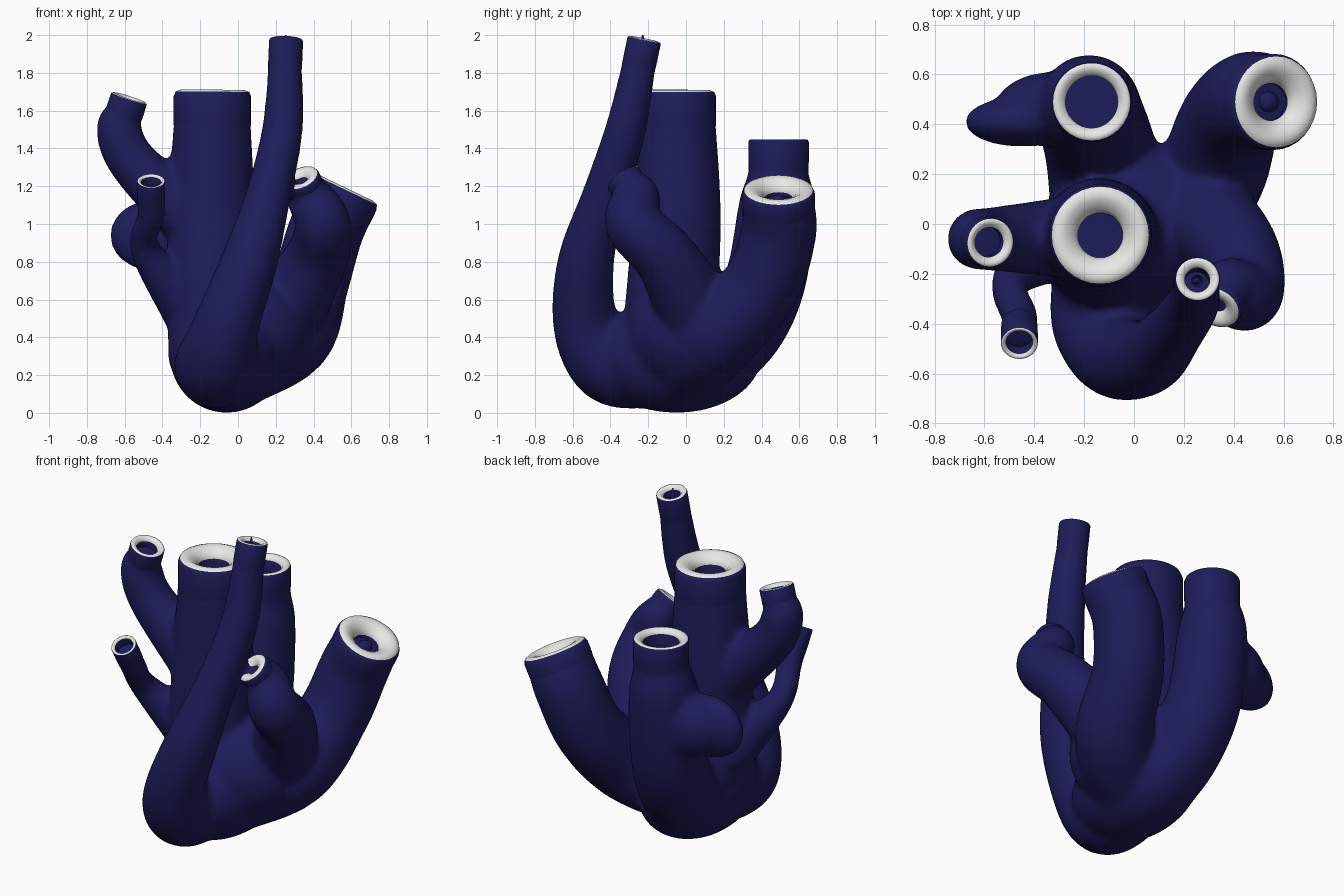
import bpy, bmesh, math
from mathutils import Vector, Matrix

if "Cube" in bpy.data.objects:
    bpy.data.objects.remove(bpy.data.objects["Cube"])


def material(name, rgb):
    m = bpy.data.materials.new(name)
    m.use_nodes = True
    m.diffuse_color = (*rgb, 1)
    m.node_tree.nodes["Principled BSDF"].inputs["Base Color"].default_value = (*rgb, 1)
    return m


BLUE = material("deep_blue", (.0125, .012, .103))
WHITE = material("rim_white", (.8, .8, .78))
SIDES = 32


def finish(bm, name):
    bmesh.ops.recalc_face_normals(bm, faces=bm.faces)
    for face in bm.faces:
        face.smooth = True
    mesh = bpy.data.meshes.new(name)
    bm.to_mesh(mesh)
    bm.free()
    mesh.materials.append(BLUE)
    mesh.materials.append(WHITE)
    obj = bpy.data.objects.new(name, mesh)
    bpy.context.collection.objects.link(obj)
    return obj


def ring(bm, center, axis, radius):
    rotation = axis.to_track_quat('Z', 'Y')
    angles = [math.tau * i / SIDES for i in range(SIDES)]
    return [bm.verts.new(center + rotation @ Vector((radius * math.cos(a), radius * math.sin(a), 0)))
            for a in angles]


def bridge(bm, lower, upper, slot=0):
    # match the start corners so the strip does not twist
    def mismatch(shift):
        return sum((v.co - upper[(i + shift) % SIDES].co).length for i, v in enumerate(lower))
    shift = min(range(SIDES), key=mismatch)
    upper = upper[shift:] + upper[:shift]
    for i in range(SIDES):
        face = bm.faces.new((lower[i - 1], lower[i], upper[i], upper[i - 1]))
        face.material_index = slot
    return upper


def spline(points, steps=6):
    # smooth curve through points whose fourth value is the radius
    p = [Vector(q) for q in points]
    p = [2 * p[0] - p[1]] + p + [2 * p[-1] - p[-2]]
    curve = []
    for a, b, c, d in zip(p, p[1:], p[2:], p[3:]):
        for k in range(steps):
            t = k / steps
            curve.append(b + (c - a) * t / 2 + (2 * a - 5 * b + 4 * c - d) * t * t / 2
                         + (3 * b - a - 3 * c + d) * t ** 3 / 2)
    return curve + [p[-2]]


def sweep(bm, points):
    curve = spline(points)
    last = None
    for i, q in enumerate(curve):
        ahead, behind = curve[min(i + 1, len(curve) - 1)], curve[max(i - 1, 0)]
        current = ring(bm, q.xyz, (ahead - behind).xyz.normalized(), q.w)
        if last:
            current = bridge(bm, last, current)
        else:
            bm.faces.new(current[::-1])
        last = current
    bm.faces.new(last)


def ellipsoid(bm, center, radii):
    matrix = Matrix.Translation(center) @ Matrix.Diagonal((*radii, 1))
    bmesh.ops.create_uvsphere(bm, u_segments=SIDES, v_segments=20, radius=1, matrix=matrix)


def mouth(name, tip, axis, r, hole, depth):
    # hollow end: blue wall, rounded white lip, blue bore
    bm = bmesh.new()
    lip = (r - hole) * .3
    wall = [(r * .98, -depth - .09), (r, -depth - .02), (r, -lip), (r - lip * .3, -lip * .3)]
    rim = [(r - lip, 0), (r - lip * 1.8, -lip * .15), (hole + lip * .4, -lip * .9), (hole, -lip * 1.7)]
    bore = [(hole, -depth - .03)]
    last = None
    for slot, profile in ((0, wall), (1, rim), (0, bore)):
        for radius, height in profile:
            current = ring(bm, tip + axis * height, axis, radius)
            last = bridge(bm, last, current, slot) if last else current
    bm.faces.new(last)
    finish(bm, name)


def vessel(bm, name, path, tip, r, hole, depth):
    # solid tube from the core, topped by its open mouth
    tip = Vector(tip)
    axis = (tip - Vector(path[-1][:3])).normalized()
    root, end = tip - axis * (depth + .04), tip - axis * depth
    sweep(bm, path + [(*root, r), (*end, r * .985)])
    mouth(name + "_mouth", tip, axis, r, hole, depth)
    return tip, axis


# vessels swept from the core outward
bm = bmesh.new()
vessel(bm, "main_trunk", [(-.12, -.1, .27, .25), (-.14, -.05, 1, .235)],
       (-.135, -.045, 1.71), .205, .09, .15)
tall_tip, tall_axis = vessel(
    bm, "tall_front_vessel",
    [(-.11, -.2, .24, .22), (-.11, -.4, .27, .22), (-.06, -.53, .47, .175),
     (.06, -.53, .8, .15), (.16, -.43, 1.15, .12), (.235, -.32, 1.5, .108)],
    (.255, -.22, 1.98), .09, .05, .1)
bead_tip, bead_axis = vessel(
    bm, "back_left_vessel",
    [(-.02, -.05, .26, .24), (.28, .16, .41, .225), (.38, .4, .68, .205), (.46, .49, .95, .2)],
    (.575, .49, 1.19), .193, .075, .08)
vessel(bm, "back_right_vessel",
       [(-.1, .02, .25, .23), (-.13, .27, .42, .225), (-.17, .42, .7, .215),
        (-.18, .48, 1.1, .2), (-.17, .49, 1.27, .16)],
       (-.17, .49, 1.45), .16, .105, .1)
vessel(bm, "elbow_vessel",
       [(.2, .1, .45, .22), (.41, -.1, .81, .17), (.45, -.28, 1, .15), (.38, -.26, 1.14, .125)],
       (.33, -.34, 1.25), .1, .025, .03)
vessel(bm, "right_upper_vessel",
       [(-.2, -.05, .98, .17), (-.55, -.06, 1.32, .13), (-.63, -.06, 1.5, .12)],
       (-.575, -.075, 1.67), .1, .06, .06)
vessel(bm, "right_lower_vessel",
       [(-.25, -.05, .55, .16), (-.49, -.22, .86, .08), (-.46, -.37, 1.04, .074)],
       (-.46, -.48, 1.23), .074, .054, .06)

# core, rounded base and side lobe
ellipsoid(bm, (.02, 0, .43), (.37, .33, .34))
ellipsoid(bm, (-.06, -.05, .3), (.3, .45, .3))
ellipsoid(bm, (-.45, .41, .94), (.23, .1, .19))
ellipsoid(bm, (-.33, .46, .94), (.23, .15, .2))

# merge the solids into one skin
body = finish(bm, "fused_body")
fuse = body.modifiers.new("fuse", 'REMESH')
fuse.mode = 'VOXEL'
fuse.voxel_size = .018
fuse.use_smooth_shade = True
soften = body.modifiers.new("soften", 'SMOOTH')
soften.factor = .5
soften.iterations = 12

# small bead inside the back left opening
bm = bmesh.new()
ellipsoid(bm, bead_tip - bead_axis * .085, (.042, .042, .042))
finish(bm, "inner_bead")

# thin pin inside the tall opening
bm = bmesh.new()
bmesh.ops.create_cone(bm, cap_ends=True, segments=12, radius1=.025, radius2=.004, depth=.13,
                      matrix=Matrix.Translation(tall_tip - tall_axis * .045))
finish(bm, "inner_pin")

# keep the crisp edges of the openings
bpy.ops.object.select_all(action='DESELECT')
for obj in bpy.context.collection.objects:
    if obj.name.endswith("_mouth"):
        obj.select_set(True)
        bpy.context.view_layer.objects.active = obj
bpy.ops.object.shade_smooth_by_angle(angle=math.radians(50))
